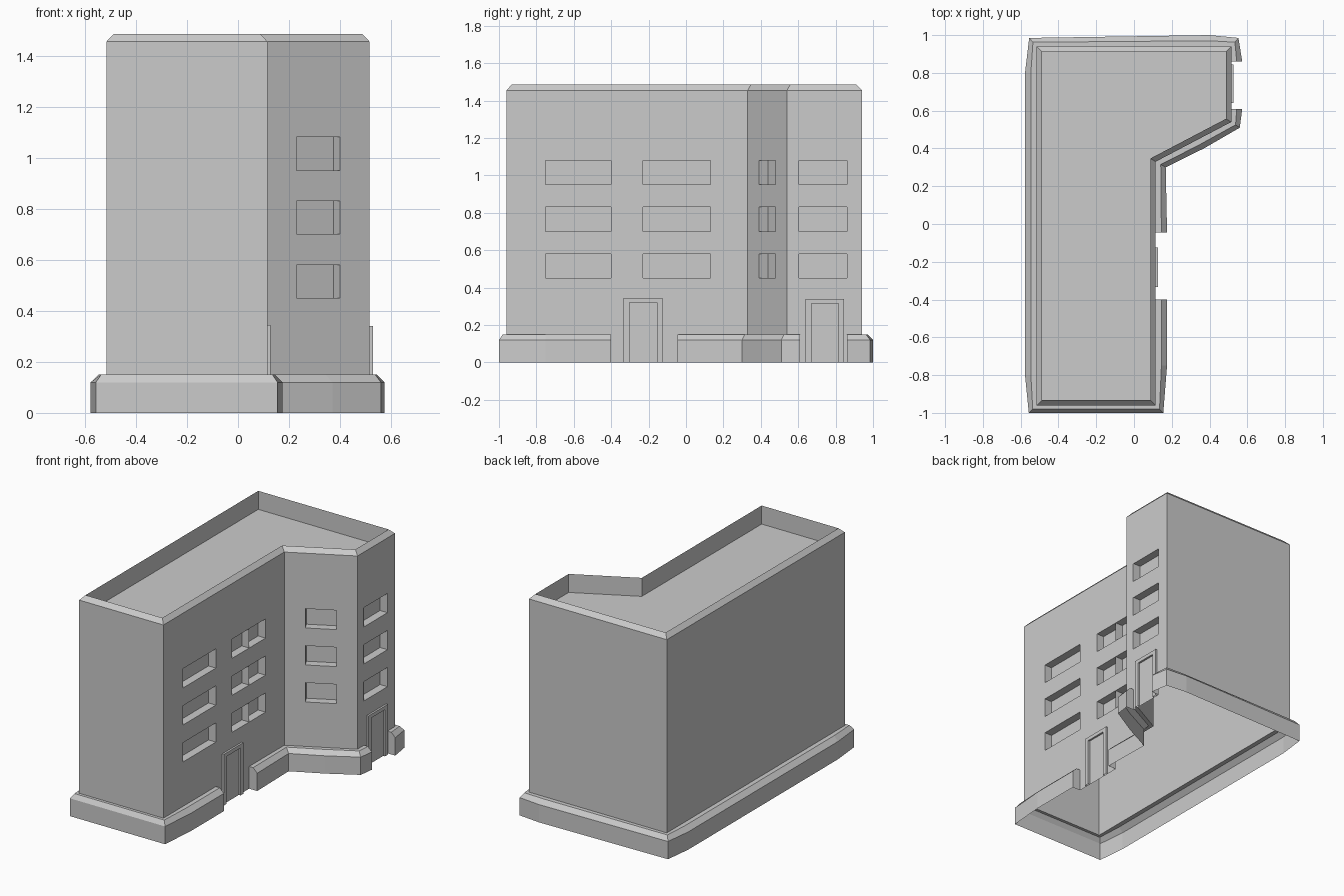
import bpy
from mathutils import Vector

if "Cube" in bpy.data.objects:
    bpy.data.objects.remove(bpy.data.objects["Cube"])


def make_object(name, faces):
    """Build one mesh from a list of polygons, welding shared corners."""
    verts, index, polys = [], {}, []
    for f in faces:
        poly = []
        for p in f:
            key = tuple(round(c, 5) for c in p)
            if key not in index:
                index[key] = len(verts)
                verts.append(key)
            poly.append(index[key])
        polys.append(poly)
    me = bpy.data.meshes.new(name)
    me.from_pydata(verts, [], polys)
    ob = bpy.data.objects.new(name, me)
    bpy.context.collection.objects.link(ob)
    return ob


# Footprint (counter-clockwise) and parapet inner line
FOOT = [(-.515, -.96), (.115, -.96), (.115, .33), (.515, .54), (.515, .94), (-.515, .94)]
INNER = [(-.487, -.932), (.087, -.932), (.087, .347), (.487, .557), (.487, .912), (-.487, .912)]
BASE_TOP, EAVE, TOP, ROOF, DEPTH = .15, 1.455, 1.485, 1.36, .055
WINDOW_Z = [(.45, .58), (.70, .83), (.95, 1.08)]


def wall(p, q, windows=(), gap=None):
    """Wall from p to q; windows and ground-level gap are distances along it."""
    p, q = Vector((*p, 0)), Vector((*q, 0))
    length = (q - p).length
    t = (q - p).normalized()
    inward = Vector((-t.y, t.x, 0)) * DEPTH
    us = sorted({0, length, *(u for w in windows for u in w), *(gap or ())})
    zs = [0, BASE_TOP] + [z for w in WINDOW_Z for z in w] + [EAVE]
    if not windows:
        zs = [0, BASE_TOP, EAVE]
    faces = []
    for u0, u1 in zip(us, us[1:]):
        for z0, z1 in zip(zs, zs[1:]):
            um = (u0 + u1) / 2
            if z1 <= BASE_TOP and not (gap and gap[0] < um < gap[1]):
                continue
            c = [p + t * u + Vector((0, 0, z)) for u, z in ((u0, z0), (u1, z0), (u1, z1), (u0, z1))]
            if (z0, z1) in WINDOW_Z and any(a < um < b for a, b in windows):
                d = [v + inward for v in c]
                faces.append(d)
                faces += [[c[i], c[(i + 1) % 4], d[(i + 1) % 4], d[i]] for i in range(4)]
            else:
                faces.append(c)
    return faces


# Walls with recessed windows
openings = {
    1: ([(.21, .56), (.73, 1.09)], (.56, .915)),
    2: ([(.130, .322)], None),
    3: ([(.065, .32)], (.07, .32)),
}
faces = []
for i in range(6):
    win, gap = openings.get(i, ((), None))
    faces += wall(FOOT[i], FOOT[(i + 1) % 6], win, gap)
make_object("walls", faces)

# Bevelled parapet and sunken roof
faces = []
loops = [[(*p, EAVE) for p in FOOT], [(*p, TOP) for p in INNER], [(*p, ROOF) for p in INNER]]
for lo, hi in zip(loops, loops[1:]):
    for i in range(6):
        j = (i + 1) % 6
        faces.append([lo[i], lo[j], hi[j], hi[i]])
faces.append(loops[2])
make_object("parapet_and_roof", faces)


def plinth(name, path):
    """Open-bottomed bevelled base strip along (outer, wall) point pairs."""
    prof = []
    for ox, oy, ix, iy in path:
        mx, my = (ox + ix) / 2, (oy + iy) / 2
        prof.append([(ox, oy, 0), (ox, oy, .12), (mx, my, BASE_TOP), (ix, iy, BASE_TOP)])
    faces = []
    for a, b in zip(prof, prof[1:]):
        faces += [[a[k], b[k], b[k + 1], a[k + 1]] for k in range(3)]
    for s, flip in ((0, 1), (-1, -1)):
        cap = prof[s] + [(*prof[s][3][:2], 0)]
        faces.append(cap[::flip])
    make_object(name, faces)


# Base strips, interrupted at both doors
plinth("plinth_inner_corner", [
    (.175, -.045, .115, -.045), (.168, .30, .115, .33), (.37, .40, .315, .435),
    (.56, .51, .515, .54), (.573, .61, .515, .61)])
plinth("plinth_outer", [
    (.573, .86, .515, .86), (.553, .985, .515, .94), (.40, 1.0, .40, .94),
    (-.555, .985, -.515, .94), (-.577, .80, -.515, .80), (-.577, -.80, -.515, -.80),
    (-.557, -1.0, -.515, -.96), (.155, -1.0, .115, -.96), (.175, -.75, .115, -.75),
    (.175, -.40, .115, -.40)])


def door_frame(name, x, y0, y1, h):
    """Raised U-shaped frame around a flush door panel."""
    w, d = .03, .013
    line = [(y0, 0), (y0, h), (y1, h), (y1, 0)]
    inner = [(y0 + w, 0), (y0 + w, h - .025), (y1 - w, h - .025), (y1 - w, 0)]
    faces = []
    for i in range(3):
        a, b, c, e = line[i], line[i + 1], inner[i + 1], inner[i]
        faces.append([(x + d, *v) for v in (e, c, b, a)])
        faces.append([(x, *a), (x + d, *a), (x + d, *b), (x, *b)][::-1])
        faces.append([(x, *e), (x + d, *e), (x + d, *c), (x, *c)])
    make_object(name, faces)


# Door frames
door_frame("main_door_frame", .115, -.333, -.125, .345)
door_frame("wing_door_frame", .515, .64, .845, .34)
